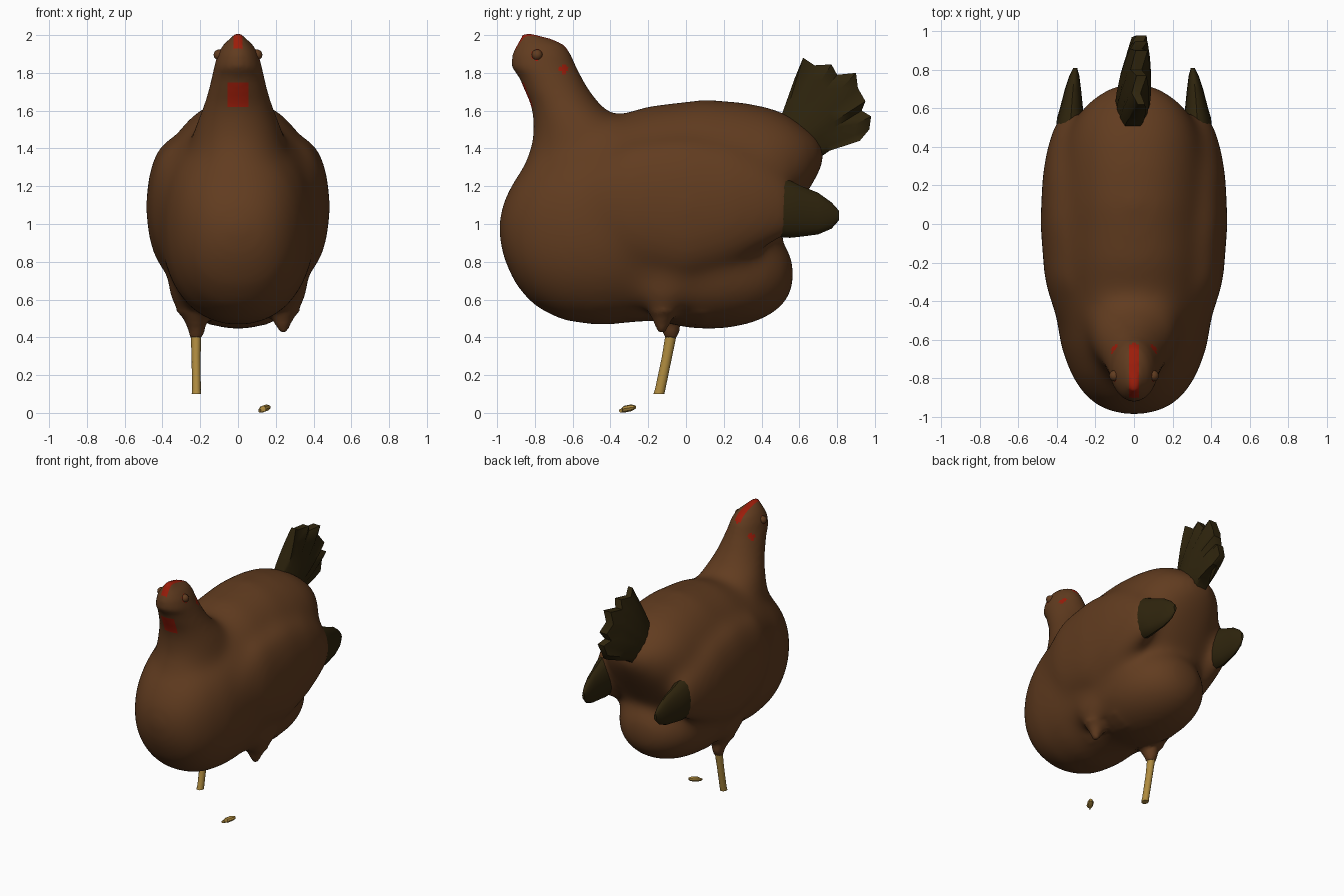
import bpy, bmesh, math
from mathutils import Vector

if "Cube" in bpy.data.objects:
    bpy.data.objects.remove(bpy.data.objects["Cube"])

def material(name, rgb):
    m = bpy.data.materials.new(name)
    m.diffuse_color = (*rgb, 1)
    m.use_nodes = True
    m.node_tree.nodes["Principled BSDF"].inputs["Base Color"].default_value = m.diffuse_color
    return m

BROWN = material("brown feathers", (0.120, 0.045, 0.014))
DARK = material("dark feathers", (0.028, 0.018, 0.004))
RED = material("red skin", (0.33, 0.012, 0.003))
GOLD = material("yellow leg", (0.43, 0.26, 0.05))

def loft(bm, rings, n=32, power=2.0):
    """Skin (super)elliptical rings given as (centre, u axis, v axis)."""
    sp = lambda t: math.copysign(abs(t) ** (2 / power), t)
    loops = []
    for c, u, v in rings:
        c, u, v = Vector(c), Vector(u), Vector(v)
        loops.append([bm.verts.new(c + u * sp(math.cos(2 * math.pi * i / n)) + v * sp(math.sin(2 * math.pi * i / n)))
                      for i in range(n)])
    for a, b in zip(loops, loops[1:]):
        for i in range(n):
            j = (i + 1) % n
            bm.faces.new((a[i], a[j], b[j], b[i]))
    bm.faces.new(loops[0][::-1])
    bm.faces.new(loops[-1])

def along_y(rows):      # y, low z, high z, centre x, half width
    return [((x, y, (lo + hi) / 2), (w, 0, 0), (0, 0, (hi - lo) / 2)) for y, lo, hi, x, w in rows]

def along_z(rows):      # z, front y, back y, centre x, half width
    return [((x, (f + b) / 2, z), (w, 0, 0), (0, (b - f) / 2, 0)) for z, f, b, x, w in rows]

def finish(name, bm, mats, angle=40):
    bmesh.ops.recalc_face_normals(bm, faces=bm.faces)
    me = bpy.data.meshes.new(name)
    bm.to_mesh(me)
    bm.free()
    for m in mats:
        me.materials.append(m)
    ob = bpy.data.objects.new(name, me)
    bpy.context.collection.objects.link(ob)
    bpy.ops.object.select_all(action='DESELECT')
    ob.select_set(True)
    bpy.context.view_layer.objects.active = ob
    bpy.ops.object.shade_smooth_by_angle(angle=math.radians(angle))
    return ob

# Body, neck, wings and thighs, fused into one skin
bm = bmesh.new()
loft(bm, along_y([
    (-0.99, 0.92, 1.03, 0, 0.06), (-0.965, 0.81, 1.13, 0, 0.16), (-0.90, 0.67, 1.25, 0, 0.25),
    (-0.80, 0.56, 1.37, 0, 0.32), (-0.65, 0.485, 1.46, 0, 0.378), (-0.45, 0.46, 1.55, 0, 0.41),
    (-0.20, 0.485, 1.625, 0, 0.42), (0.10, 0.49, 1.66, 0, 0.42), (0.30, 0.65, 1.645, 0, 0.395),
    (0.45, 0.86, 1.615, 0, 0.355), (0.55, 1.02, 1.575, 0, 0.305), (0.64, 1.16, 1.51, 0, 0.235),
    (0.70, 1.26, 1.46, 0, 0.15), (0.735, 1.33, 1.41, 0, 0.07)]), 40, 2.2)
loft(bm, along_z([
    (1.25, -0.88, -0.20, 0, 0.26), (1.45, -0.81, -0.24, 0, 0.25), (1.55, -0.81, -0.34, 0, 0.22),
    (1.62, -0.82, -0.44, 0, 0.188), (1.70, -0.855, -0.505, 0, 0.160), (1.78, -0.885, -0.555, 0, 0.138),
    (1.83, -0.925, -0.58, 0, 0.127), (1.90, -0.92, -0.61, 0, 0.108), (1.95, -0.895, -0.645, 0, 0.078),
    (1.98, -0.88, -0.71, 0, 0.045), (2.012, -0.87, -0.83, 0, 0.015)]))
# Lower belly fluff
lobe = [math.radians(a) for a in range(-85, 86, 10)]
loft(bm, [((0, 0.12 + 0.455 * math.sin(a), 0.735), (0.36 * math.cos(a) ** 0.85, 0, 0),
           (0, 0, 0.295 * math.cos(a) ** 0.8)) for a in lobe])
for s in (-1, 1):
    loft(bm, along_y([
        (-0.60, 1.05, 1.15, s * 0.30, 0.03), (-0.50, 0.90, 1.31, s * 0.31, 0.09),
        (-0.30, 0.78, 1.43, s * 0.33, 0.135), (0.0, 0.72, 1.46, s * 0.345, 0.143),
        (0.25, 0.79, 1.42, s * 0.34, 0.138), (0.40, 0.86, 1.35, s * 0.335, 0.117),
        (0.50, 0.91, 1.28, s * 0.33, 0.09), (0.575, 0.94, 1.21, s * 0.33, 0.06)]))
loft(bm, along_z([(0.76, -0.32, 0.12, -0.25, 0.12), (0.62, -0.28, 0.07, -0.245, 0.125),
                  (0.55, -0.20, 0.0, -0.24, 0.095), (0.50, -0.17, -0.03, -0.225, 0.065),
                  (0.44, -0.13, -0.03, -0.22, 0.045), (0.395, -0.115, -0.045, -0.22, 0.035)]))
loft(bm, along_z([(0.76, -0.32, 0.12, 0.25, 0.12), (0.62, -0.28, 0.06, 0.245, 0.125),
                  (0.55, -0.21, -0.03, 0.24, 0.095), (0.50, -0.18, -0.07, 0.235, 0.06),
                  (0.42, -0.15, -0.11, 0.24, 0.016)]))
body = finish("body", bm, [BROWN])
rem = body.modifiers.new("fuse", 'REMESH')
rem.mode = 'VOXEL'
rem.voxel_size = 0.018
sm = body.modifiers.new("soften", 'SMOOTH')
sm.factor = 0.5
sm.iterations = 5
dg = bpy.context.evaluated_depsgraph_get()
bm = bmesh.new()
bm.from_mesh(bpy.data.meshes.new_from_object(body.evaluated_get(dg)))
bpy.data.objects.remove(body)

# Melt the trunk seams together, sparing the head and the thigh ends
thigh_end = lambda c: c.z < 0.54 and abs(c.x) > 0.14 and -0.3 < c.y < 0.1
for i in range(45):
    trunk = [v for v in bm.verts if v.co.z < 1.56 + 0.03 * (i % 8) and not thigh_end(v.co)]
    bmesh.ops.smooth_vert(bm, verts=trunk, factor=0.5, use_axis_x=True, use_axis_y=True, use_axis_z=True)

# Cut crisp borders for the comb stripe and the wattle, then colour them
def cut(co, no, test):
    faces = [f for f in bm.faces if test(f.calc_center_median())]
    geom = faces + list({e for f in faces for e in f.edges}) + list({v for f in faces for v in f.verts})
    bmesh.ops.bisect_plane(bm, geom=geom, plane_co=co, plane_no=no, dist=1e-5)

crown = lambda c: c.z > 1.86 and c.y > -0.90
throat = lambda c: 1.58 < c.z < 1.78 and c.y < -0.76
for s in (-1, 1):
    cut((s * 0.025, 0, 0), (1, 0, 0), crown)
    cut((s * 0.055, 0, 0), (1, 0, 0), throat)
for z in (1.62, 1.75):
    cut((0, 0, z), (0, 0, 1), throat)
for f in bm.faces:
    c = f.calc_center_median()
    comb = crown(c) and abs(c.x) < 0.025 and c.z > 1.91
    wattle = throat(c) and abs(c.x) < 0.055 and 1.62 < c.z < 1.75
    lobe_spot = (c.y + 0.65) ** 2 + (c.z - 1.82) ** 2 < 0.023 ** 2
    eye_patch = (c.y + 0.795) ** 2 + (c.z - 1.895) ** 2 < 0.027 ** 2
    f.material_index = int(comb or wattle or lobe_spot or eye_patch)
finish("body", bm, [BROWN, RED], 60)

# Wing tips
for s, side in ((-1, "left"), (1, "right")):
    bm = bmesh.new()
    loft(bm, along_y([
        (0.50, 0.93, 1.25, s * 0.327, 0.078), (0.55, 0.927, 1.23, s * 0.327, 0.073),
        (0.60, 0.932, 1.205, s * 0.325, 0.060), (0.70, 0.945, 1.165, s * 0.317, 0.042),
        (0.77, 0.975, 1.115, s * 0.31, 0.026), (0.81, 1.02, 1.07, s * 0.305, 0.010)]), 16)
    finish("wing_tip_" + side, bm, [DARK])

# Tail fan: ragged outline lofted from the rump, with feather ridges
base0, base1 = Vector((-0.01, 0.50, 1.56)), Vector((-0.01, 0.70, 1.345))
tips = [(0.575, 1.77), (0.62, 1.88), (0.68, 1.84), (0.77, 1.845), (0.80, 1.79), (0.90, 1.80), (0.91, 1.72),
        (0.95, 1.65), (0.93, 1.60), (0.98, 1.57), (0.97, 1.50), (0.92, 1.44), (0.84, 1.445)]
bm = bmesh.new()
grid = {}
n, rows = len(tips), 5
for i, (ty, tz) in enumerate(tips):
    t = i / (n - 1)
    a, b = base0.lerp(base1, t), Vector((0.025, ty, tz))
    for k in range(rows):
        r = k / (rows - 1)
        p = a.lerp(b, r)
        thick = (0.04 + 0.05 * math.sin(math.pi * t)) * (1 - 0.65 * r * r)
        ridge = 0.014 * r * (1 if i % 2 else -1)
        for s in (-1, 1):
            grid[i, k, s] = bm.verts.new(p + Vector((s * thick + ridge, 0, 0)))
for s in (-1, 1):
    for i in range(n - 1):
        for k in range(rows - 1):
            bm.faces.new([grid[q] for q in ((i, k, s), (i + 1, k, s), (i + 1, k + 1, s), (i, k + 1, s))])
rim = ([(i, 0) for i in range(n)] + [(n - 1, k) for k in range(1, rows)]
       + [(i, rows - 1) for i in range(n - 2, -1, -1)] + [(0, k) for k in range(rows - 2, 0, -1)])
for p, q in zip(rim, rim[1:] + rim[:1]):
    bm.faces.new((grid[(*p, -1)], grid[(*q, -1)], grid[(*q, 1)], grid[(*p, 1)]))
finish("tail", bm, [DARK], 50)

# Eyes
for s, side in ((-1, "left"), (1, "right")):
    bm = bmesh.new()
    bmesh.ops.create_uvsphere(bm, u_segments=16, v_segments=10, radius=0.029)
    bmesh.ops.translate(bm, verts=bm.verts, vec=(s * 0.10, -0.788, 1.895))
    finish("eye_" + side, bm, [BROWN])

# Single shank and the loose toe
bm = bmesh.new()
loft(bm, along_z([(0.10, -0.172, -0.115, -0.22, 0.025), (0.13, -0.163, -0.108, -0.22, 0.023),
                  (0.30, -0.127, -0.073, -0.222, 0.024), (0.42, -0.108, -0.048, -0.222, 0.028)]), 12)
finish("shank", bm, [GOLD])
bm = bmesh.new()
loft(bm, [((0.115, -0.345, 0.012), (0.008, 0.010, 0), (0, 0, 0.010)),
          ((0.13, -0.325, 0.020), (0.018, -0.012, 0), (0, 0, 0.018)),
          ((0.15, -0.29, 0.027), (0.018, -0.012, 0), (0, 0, 0.018)),
          ((0.165, -0.27, 0.03), (0.008, -0.006, 0), (0, 0, 0.010))], 8)
finish("toe", bm, [GOLD])
